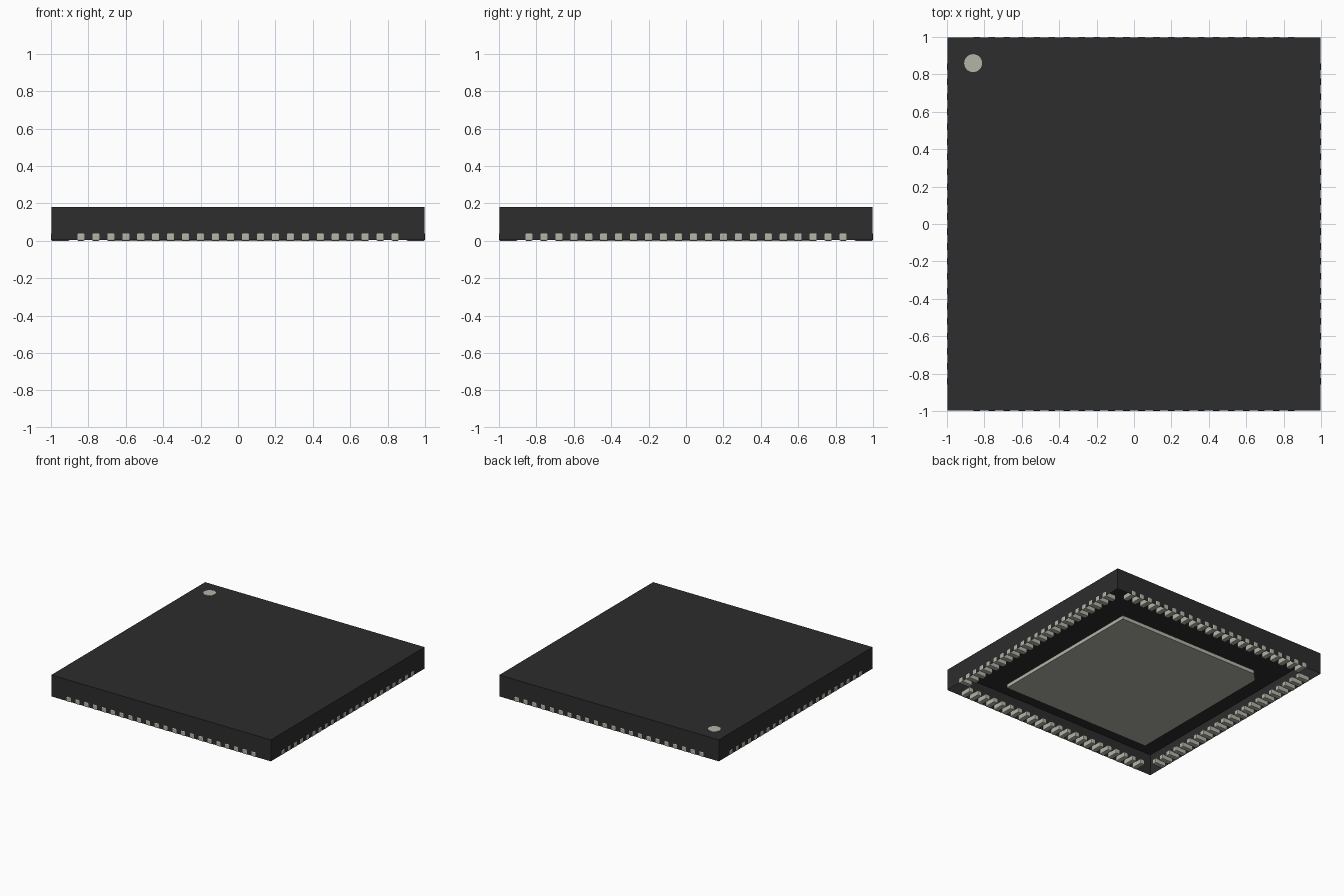
import bpy, bmesh, math
from mathutils import Matrix

if "Cube" in bpy.data.objects:
    bpy.data.objects.remove(bpy.data.objects["Cube"])

HALF, TOP, BASE = 0.998, 0.18, 0.004      # body half width, top and lower rim
PITCH, COUNT = 0.08, 22                   # contacts along each side
WIDTH, LENGTH, HEIGHT = 0.042, 0.10, 0.042


def material(name, color):
    m = bpy.data.materials.new(name)
    m.diffuse_color = color
    m.use_nodes = True
    m.node_tree.nodes["Principled BSDF"].inputs["Base Color"].default_value = color
    return m


def add_object(name, bm, mat):
    mesh = bpy.data.meshes.new(name)
    bm.to_mesh(mesh)
    bm.free()
    mesh.materials.append(mat)
    obj = bpy.data.objects.new(name, mesh)
    bpy.context.collection.objects.link(obj)
    return obj


def add_box(bm, size, center):
    m = Matrix.Translation(center) @ Matrix.Diagonal((*size, 1))
    return bmesh.ops.create_cube(bm, size=1, matrix=m)["verts"]


def add_prism(name, outline, z0, z1, mat):
    bm = bmesh.new()
    face = bm.faces.new([bm.verts.new((x, y, z0)) for x, y in outline])
    ext = bmesh.ops.extrude_face_region(bm, geom=[face], use_keep_orig=True)["geom"]
    for v in ext:
        if isinstance(v, bmesh.types.BMVert):
            v.co.z = z1
    bmesh.ops.recalc_face_normals(bm, faces=bm.faces[:])
    return add_object(name, bm, mat)


black = material("black plastic", (0.026, 0.026, 0.026, 1))
silver = material("warm silver metal", (0.456, 0.456, 0.392, 1))

# Package body: thin shell, open underneath
bm = bmesh.new()
add_box(bm, (2 * HALF, 2 * HALF, TOP - BASE), (0, 0, (TOP + BASE) / 2))
bottom = [f for f in bm.faces if f.normal.z < -0.5]
bmesh.ops.delete(bm, geom=bottom, context="FACES_ONLY")
add_object("package_body", bm, black)

# Rows of softly rounded contacts, one row per side
for i, side in enumerate(("front", "right", "back", "left")):
    bm = bmesh.new()
    for k in range(COUNT):
        x = (k - (COUNT - 1) / 2) * PITCH
        add_box(bm, (WIDTH, LENGTH, HEIGHT), (x, -1 + LENGTH / 2, HEIGHT / 2))
    bmesh.ops.bevel(bm, geom=bm.edges[:], offset=0.007, segments=2,
                    profile=0.5, affect="EDGES")
    bm.transform(Matrix.Rotation(i * math.pi / 2, 4, "Z"))
    add_object(side + "_contacts", bm, silver)

# Thermal pad with one clipped corner
p, c = 0.68, 0.07
add_prism("thermal_pad", [(-p, -p), (p, -p), (p, p), (-p + c, p), (-p, p - c)],
          0.0, 0.03, silver)

# Orientation dot on the top
dot = [(-0.86 + 0.048 * math.cos(a), 0.86 + 0.048 * math.sin(a))
       for a in (2 * math.pi * k / 32 for k in range(32))]
add_prism("orientation_dot", dot, TOP - 0.002, TOP + 0.002, silver)
